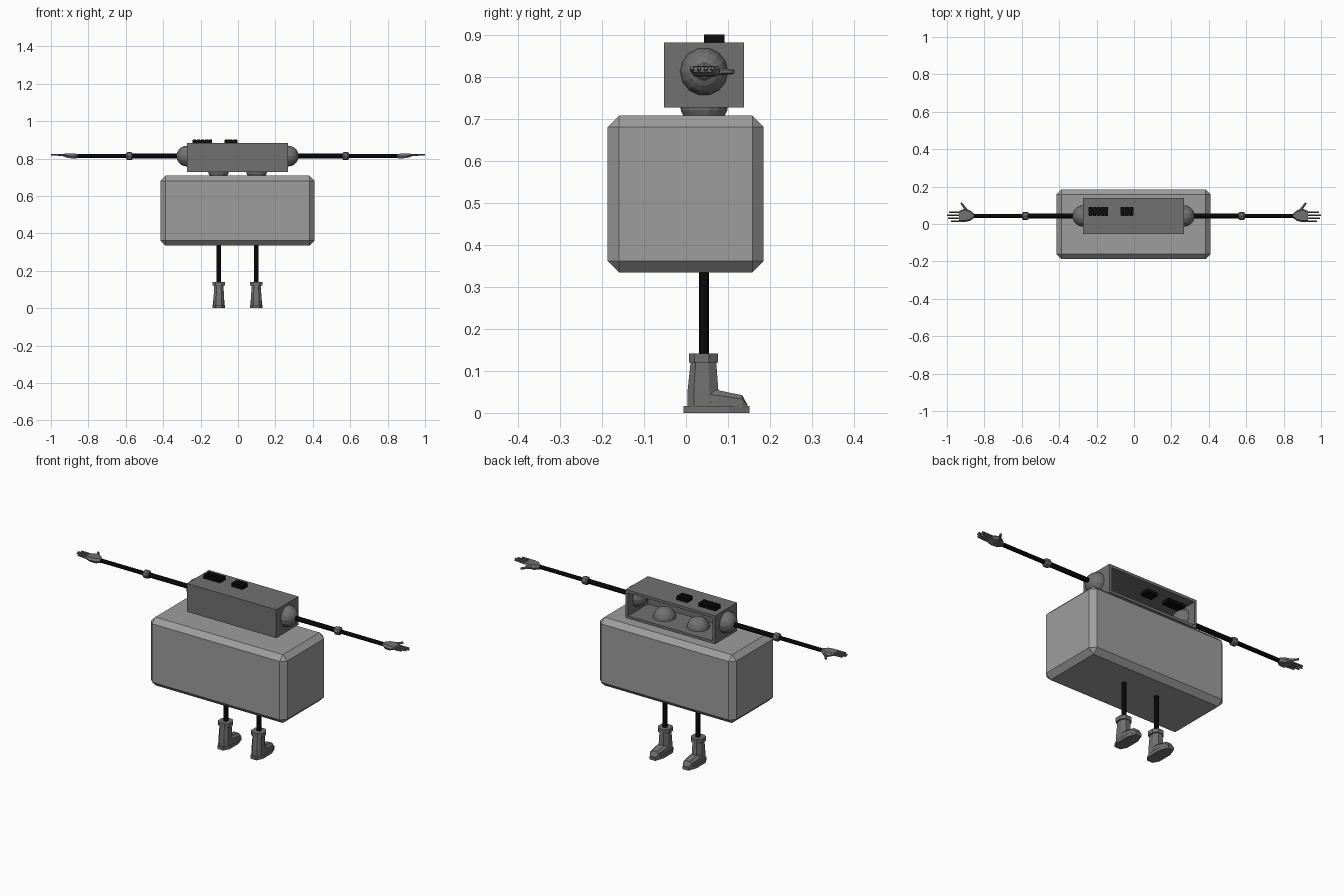
import bpy, bmesh, math
from mathutils import Vector

if "Cube" in bpy.data.objects:
    bpy.data.objects.remove(bpy.data.objects["Cube"])

X0 = -0.0025          # mirror plane of the figure
YC = 0.043            # depth of limbs and joints


def material(name, v):
    m = bpy.data.materials.new(name)
    m.diffuse_color = (v, v, v, 1)
    m.use_nodes = True
    m.node_tree.nodes["Principled BSDF"].inputs["Base Color"].default_value = m.diffuse_color
    return m


BODY = material("light grey", 0.34)
HEAD = material("dark grey", 0.165)
BLACK = material("black", 0.004)


def finish(name, bm, mat):
    bmesh.ops.recalc_face_normals(bm, faces=bm.faces)
    me = bpy.data.meshes.new(name)
    bm.to_mesh(me)
    bm.free()
    me.materials.append(mat)
    ob = bpy.data.objects.new(name, me)
    bpy.context.collection.objects.link(ob)
    return ob


def add_box(bm, lo, hi):
    r = bmesh.ops.create_cube(bm, size=1)
    for v in r["verts"]:
        v.co = Vector([lo[i] + (v.co[i] + 0.5) * (hi[i] - lo[i]) for i in range(3)])
    return r["verts"]


def add_rod(bm, a, b, r1, r2=None, sides=8):
    a, b = Vector(a), Vector(b)
    d = b - a
    r = bmesh.ops.create_cone(bm, cap_ends=True, segments=sides, radius1=r1,
                              radius2=r1 if r2 is None else r2, depth=d.length)
    q = d.to_track_quat('Z', 'Y')
    for v in r["verts"]:
        v.co = q @ v.co + (a + b) / 2


def rod(name, a, b, r1, mat, r2=None, sides=8):
    bm = bmesh.new()
    add_rod(bm, a, b, r1, r2, sides)
    return finish(name, bm, mat)


def ball(name, c, r, along_x=False):
    bm = bmesh.new()
    bmesh.ops.create_uvsphere(bm, u_segments=14, v_segments=10, radius=r)
    for v in bm.verts:
        if along_x:
            v.co = Vector((v.co.z, v.co.y, v.co.x))
        v.co += Vector(c)
    return finish(name, bm, HEAD)


def loft(name, rings, mat):
    """Skin a stack of equal-length point rings and cap both ends."""
    bm = bmesh.new()
    vs = [[bm.verts.new(p) for p in ring] for ring in rings]
    n = len(vs[0])
    for lo, hi in zip(vs, vs[1:]):
        for i in range(n):
            bm.faces.new((lo[i], lo[(i + 1) % n], hi[(i + 1) % n], hi[i]))
    bm.faces.new(vs[0])
    bm.faces.new(vs[-1])
    return finish(name, bm, mat)


# Chamfered body block
bm = bmesh.new()
add_box(bm, (-0.415, -0.187, 0.335), (0.41, 0.185, 0.708))
bmesh.ops.bevel(bm, geom=bm.edges[:], offset=0.027, segments=1, affect='EDGES')
finish("body", bm, BODY)

# Hollow head box, open at the face side (+y)
bm = bmesh.new()
add_box(bm, (-0.272, -0.053, 0.727), (0.268, 0.138, 0.882))
bm.normal_update()
face = max(bm.faces, key=lambda f: f.calc_center_median().y)
bmesh.ops.inset_region(bm, faces=[face], thickness=0.021)
ext = bmesh.ops.extrude_discrete_faces(bm, faces=[face])["faces"][0]
for v in ext.verts:
    v.co.y = -0.032
finish("head", bm, HEAD)

# Ridged buttons passing through the head roof
for name, x1, x2, n in (("wide_button", -0.242, -0.138, 5), ("small_button", -0.072, -0.004, 3)):
    bm = bmesh.new()
    add_box(bm, (x1, 0.049, 0.852), (x2, 0.087, 0.899))
    step = (x2 - x1) / n
    for i in range(n):
        add_box(bm, (x1 + (i + 0.1) * step, 0.043, 0.85), (x1 + (i + 0.9) * step, 0.092, 0.902))
    finish(name, bm, BLACK)


def octagon(cx, y1, y2, hw, z, front=0.3):
    """Eight-sided outline, chamfered at heel and toe."""
    d = y2 - y1
    side = [(0.5, y1), (1, y1 + 0.2 * d), (1, y2 - front * d), (0.5, y2)]
    return ([(cx + k * hw, y, z) for k, y in side]
            + [(cx - k * hw, y, z) for k, y in reversed(side)])


for s, side in ((-1, "left"), (1, "right")):
    def px(x):
        return X0 + s * x

    # Eyeball resting in the head floor, shoulder ball in the head end
    ball(side + "_eye", (px(0.102), YC, 0.738), 0.058)
    ball(side + "_shoulder", (px(0.27), YC, 0.813), 0.057, True)

    # Arm rods and elbow
    z = 0.813
    rod(side + "_upper_arm", (px(0.30), YC, z), (px(0.58), YC, z), 0.013, BLACK)
    rod(side + "_forearm", (px(0.58), YC, z), (px(0.87), YC, z), 0.011, BLACK)
    bm = bmesh.new()
    add_rod(bm, (px(0.561), YC, z), (px(0.568), YC, z), 0.016, 0.022)
    add_rod(bm, (px(0.568), YC, z), (px(0.588), YC, z), 0.022)
    add_rod(bm, (px(0.588), YC, z), (px(0.595), YC, z), 0.022, 0.016)
    finish(side + "_elbow", bm, HEAD)

    # Palm widening from the wrist to the knuckles
    rings = []
    for x, y1, y2, z1, z2 in ((0.853, 0.032, 0.056, 0.802, 0.824), (0.875, 0.016, 0.074, 0.8, 0.827),
                              (0.905, 0.010, 0.082, 0.803, 0.827), (0.932, 0.010, 0.070, 0.812, 0.825)):
        zm = (z1 + z2) / 2
        rings.append([(px(x), y1, zm), (px(x), y1 + 0.008, z1), (px(x), y2 - 0.008, z1),
                      (px(x), y2, zm), (px(x), y2 - 0.008, z2), (px(x), y1 + 0.008, z2)])
    loft(side + "_palm", rings, HEAD)

    # Four fingers and a thumb
    bm = bmesh.new()
    for y, tip in ((0.015, 0.978), (0.031, 0.995), (0.047, 1.0), (0.063, 0.99)):
        add_rod(bm, (s * 0.92, y, 0.819), (s * tip, y, 0.821), 0.006, 0.0045, 6)
    add_rod(bm, (px(0.89), 0.07, 0.813), (px(0.922), 0.113, 0.813), 0.009, 0.006, 6)
    finish(side + "_fingers", bm, HEAD)

    # Leg and boot
    cx = px(0.1)
    rod(side + "_leg", (cx, YC, 0.12), (cx, YC, 0.345), 0.012, BLACK)
    loft(side + "_cuff", [octagon(cx, 0.007, 0.076, 0.034, h) for h in (0.12, 0.141)], HEAD)
    loft(side + "_boot_shaft", [octagon(cx, 0.003, 0.082, 0.029, 0.016),
                                octagon(cx, 0.004, 0.077, 0.028, 0.055),
                                octagon(cx, 0.011, 0.072, 0.025, 0.121)], HEAD)
    foot = []
    for y, hw, top in ((0.04, 0.027, 0.06), (0.076, 0.03, 0.054), (0.134, 0.025, 0.042), (0.147, 0.018, 0.018)):
        foot.append([(cx - hw, y, 0.012), (cx + hw, y, 0.012), (cx + hw, y, 0.012 + (top - 0.012) * 0.7),
                     (cx + hw * 0.6, y, top), (cx - hw * 0.6, y, top),
                     (cx - hw, y, 0.012 + (top - 0.012) * 0.7)])
    loft(side + "_boot_toe", foot, HEAD)
    loft(side + "_sole", [octagon(cx, -0.006, 0.151, 0.034, h) for h in (0.0, 0.017)], HEAD)
